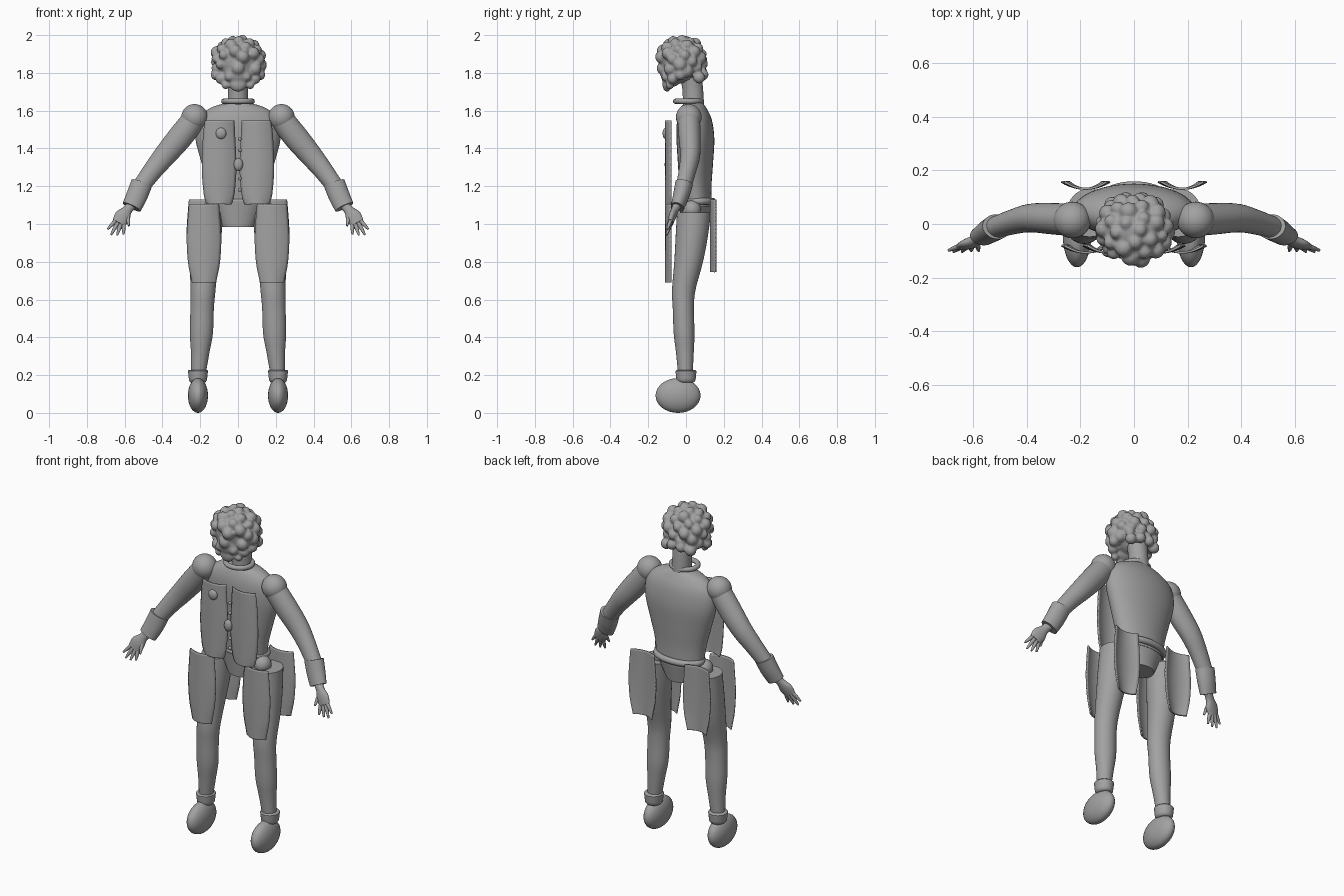
import bpy, bmesh, math, random
from mathutils import Vector, Matrix

if "Cube" in bpy.data.objects:
    bpy.data.objects.remove(bpy.data.objects["Cube"])

random.seed(4)
grey = bpy.data.materials.new("plain grey")
grey.diffuse_color = (0.36, 0.36, 0.36, 1)
grey.use_nodes = True
grey.node_tree.nodes["Principled BSDF"].inputs["Base Color"].default_value = grey.diffuse_color


def finish(name, bm, angle=45):
    bmesh.ops.recalc_face_normals(bm, faces=bm.faces[:])
    me = bpy.data.meshes.new(name)
    bm.to_mesh(me)
    bm.free()
    me.materials.append(grey)
    me.shade_smooth()
    me.set_sharp_from_angle(angle=math.radians(angle))
    ob = bpy.data.objects.new(name, me)
    bpy.context.collection.objects.link(ob)
    return ob


def add_ball(bm, c, r, seg=32):
    m = Matrix.Translation(c) @ Matrix.Diagonal((*r, 1))
    bmesh.ops.create_uvsphere(bm, u_segments=seg, v_segments=seg // 2, radius=1, matrix=m)


def ball(name, c, r):
    bm = bmesh.new()
    add_ball(bm, c, r)
    return finish(name, bm)


def spline(rows, steps):
    """Catmull-Rom interpolation through rows of numbers."""
    out = []
    for i in range(len(rows) - 1):
        p0, p1, p2, p3 = (rows[min(max(j, 0), len(rows) - 1)] for j in range(i - 1, i + 3))
        for k in range(steps):
            t = k / steps
            out.append([0.5 * (2 * b + (c - a) * t + (2 * a - 5 * b + 4 * c - d) * t * t
                               + (3 * b - a - 3 * c + d) * t ** 3)
                        for a, b, c, d in zip(p0, p1, p2, p3)])
    return out + [list(rows[-1])]


def loft(name, rows, steps=4, seg=32, follow=False, side=1):
    """Closed tube through rows (x, y, z, width radius, depth radius)."""
    rows = spline([(r[0] * side, *r[1:]) for r in rows], steps)
    bm = bmesh.new()
    rings = []
    for i, r in enumerate(rows):
        c = Vector(r[:3])
        u, v = Vector((1, 0, 0)), Vector((0, 1, 0))
        if follow:
            t = Vector(rows[min(i + 1, len(rows) - 1)][:3]) - Vector(rows[max(i - 1, 0)][:3])
            u = t.cross(v).normalized()
            v = t.cross(u).normalized()
        rings.append([bm.verts.new(c + u * r[3] * math.cos(a) + v * r[4] * math.sin(a))
                      for a in (2 * math.pi * k / seg for k in range(seg))])
    for a, b in zip(rings, rings[1:]):
        for k in range(seg):
            bm.faces.new((a[k], a[(k + 1) % seg], b[(k + 1) % seg], b[k]))
    bm.faces.new(rings[0])
    bm.faces.new(rings[-1])
    return finish(name, bm)


def ring(name, c, rx, ry, tube, height, seg=48, sec=12):
    """Elliptical torus lying flat."""
    bm = bmesh.new()
    grid = []
    for i in range(seg):
        a = 2 * math.pi * i / seg
        grid.append([bm.verts.new((c[0] + (rx + tube * math.cos(b)) * math.cos(a),
                                   c[1] + (ry + tube * math.cos(b)) * math.sin(a),
                                   c[2] + height * math.sin(b)))
                     for b in (2 * math.pi * j / sec for j in range(sec))])
    for i in range(seg):
        a, b = grid[i], grid[(i + 1) % seg]
        for j in range(sec):
            bm.faces.new((a[j], b[j], b[(j + 1) % sec], a[(j + 1) % sec]))
    return finish(name, bm, 60)


def panel(name, cx, y, rows, bow=0.026):
    """Thin plate bowed towards the front; rows are (z, half width, centre shift)."""
    bm = bmesh.new()
    n = 12
    grid = []
    for z, w, dx in spline(rows, 5):
        ts = [2 * k / n - 1 for k in range(n + 1)]
        grid.append([bm.verts.new((cx + dx + w * t, y - bow * (1 - t * t), z)) for t in ts])
    for a, b in zip(grid, grid[1:]):
        for k in range(n):
            bm.faces.new((a[k], a[k + 1], b[k + 1], b[k]))
    ob = finish(name, bm)
    mod = ob.modifiers.new("thickness", "SOLIDIFY")
    mod.thickness, mod.offset = 0.008, 0
    return ob


# Torso, hips, belt, neck and collar
loft("torso", [(0, .055, 1.09, .145, .08), (0, .05, 1.2, .16, .085), (0, .05, 1.32, .192, .093),
               (0, .05, 1.45, .225, .1), (0, .045, 1.55, .215, .092), (0, .04, 1.61, .155, .07),
               (0, .04, 1.64, .07, .05)], seg=48)
loft("hips", [(0, .05, 1.12, .155, .088), (0, .045, .985, .085, .07)], steps=1)
ring("belt", (0, .062, 1.12), .142, .08, .017, .018)
loft("neck", [(0, .04, 1.62, .055, .056), (0, .035, 1.72, .053, .055), (0, .02, 1.8, .06, .06)])
ring("collar", (0, .012, 1.65), .075, .068, .014, .014)

# Head: face, jaw and curly hair fused into one lumpy surface
bm = bmesh.new()
add_ball(bm, (0, -.022, 1.865), (.122, .11, .122))
add_ball(bm, (0, -.075, 1.8), (.075, .06, .075))
add_ball(bm, (0, -.1, 1.74), (.045, .025, .04))
add_ball(bm, (0, -.125, 1.825), (.035, .03, .035))
for i in range(46):
    h = 1 - 1.62 * (i + .5) / 46
    a = i * 2.39996
    w = math.sqrt(1 - h * h)
    p = Vector((w * math.cos(a) * .122, w * math.sin(a) * .112 - .022, h * .112 + 1.865))
    if p.y < -.09 and p.z < 1.88:
        continue
    r = random.uniform(.024, .036)
    add_ball(bm, p, (r, r, r), 16)
for s in (-1, 1):
    for x, y, z, r in ((.09, -.07, 1.77, .03), (.065, -.085, 1.735, .022), (.115, -.03, 1.79, .03),
                       (.08, .07, 1.775, .032), (.03, .09, 1.79, .03), (.045, -.105, 1.78, .026)):
        add_ball(bm, (s * x, y, z), (r, r, r), 16)
head = finish("head_and_hair", bm, 180)
mod = head.modifiers.new("fuse", "REMESH")
mod.mode, mod.voxel_size, mod.use_smooth_shade = "VOXEL", .007, True
mod = head.modifiers.new("soften", "SMOOTH")
mod.factor, mod.iterations = .5, 3

# Buttons down the front and chest badge
ball("chest_badge", (-.09, -.108, 1.48), (.028, .016, .03))
ball("belly_button", (.002, -.095, 1.315), (.024, .018, .034))
for z in (1.45, 1.39, 1.24, 1.18):
    ball("small_button", (.01, -.09, z), (.009, .009, .009))

for s in (-1, 1):
    # Coat panels and skirt panels
    panel("coat_panel", s * .1, -.08, [(1.547, .076, -.003 * s), (1.47, .083, 0), (1.3, .09, 0),
                                       (1.17, .081, 0), (1.12, .07, 0), (1.105, .062, 0)])
    skirt = [(1.105, .078, 0), (1.03, .084, 0), (.92, .09, 0), (.8, .083, 0), (.72, .068, 0), (.69, .062, 0)]
    panel("front_skirt_panel", s * .18, -.08, skirt)
    panel("back_skirt_panel", s * .18, .157, [(.745 + (z - .69) * .928, w, d) for z, w, d in skirt])

    # Arms
    ball("shoulder", (s * .23, .015, 1.565), (.07, .068, .07))
    loft("arm", [(.235, .015, 1.55, .064, .06), (.31, .02, 1.455, .066, .058), (.385, .022, 1.365, .06, .053),
                 (.45, .008, 1.285, .052, .046), (.52, -.015, 1.19, .045, .04)], follow=True, side=s)
    loft("cuff", [(.51, -.01, 1.215, .057, .047), (.535, -.026, 1.15, .056, .043),
                  (.563, -.045, 1.09, .052, .036)], follow=True, side=s)
    loft("palm", [(.555, -.04, 1.11, .028, .024), (.585, -.058, 1.075, .026, .02),
                  (.61, -.072, 1.04, .042, .019), (.632, -.083, 1.005, .036, .014)], follow=True, side=s, seg=20)
    for name, base, tip in (("index_finger", (.605, -.08, 1.003), (.606, -.1, .945)),
                            ("middle_finger", (.62, -.08, 1.003), (.64, -.103, .94)),
                            ("ring_finger", (.635, -.08, 1.01), (.672, -.103, .943)),
                            ("little_finger", (.642, -.08, 1.025), (.69, -.098, .972)),
                            ("thumb", (.585, -.07, 1.045), (.578, -.1, .99))):
        mid = [(a + b) / 2 for a, b in zip(base, tip)]
        loft(name, [(*base, .011, .01), (*mid, .01, .009), (*tip, .005, .005)],
             steps=3, seg=10, follow=True, side=s)

    # Legs, ankle cuffs and shoes
    ball("hip_joint", (s * .14, .03, 1.075), (.05, .05, .05))
    loft("leg", [(.165, .042, 1.06, .085, .09), (.172, .03, .93, .084, .085), (.18, .014, .8, .076, .076),
                 (.185, -.012, .65, .066, .062), (.19, -.014, .55, .062, .056), (.194, -.01, .42, .061, .055),
                 (.2, -.006, .32, .049, .047), (.21, -.003, .2, .038, .038)], side=s)
    loft("ankle_cuff", [(.212, 0, .16, .036, .038), (.212, 0, .172, .047, .05), (.212, 0, .2, .05, .053),
                        (.212, 0, .222, .053, .055), (.212, 0, .228, .044, .046)], steps=2, side=s)
    ball("shoe", (s * .212, -.042, .092), (.053, .119, .092))
